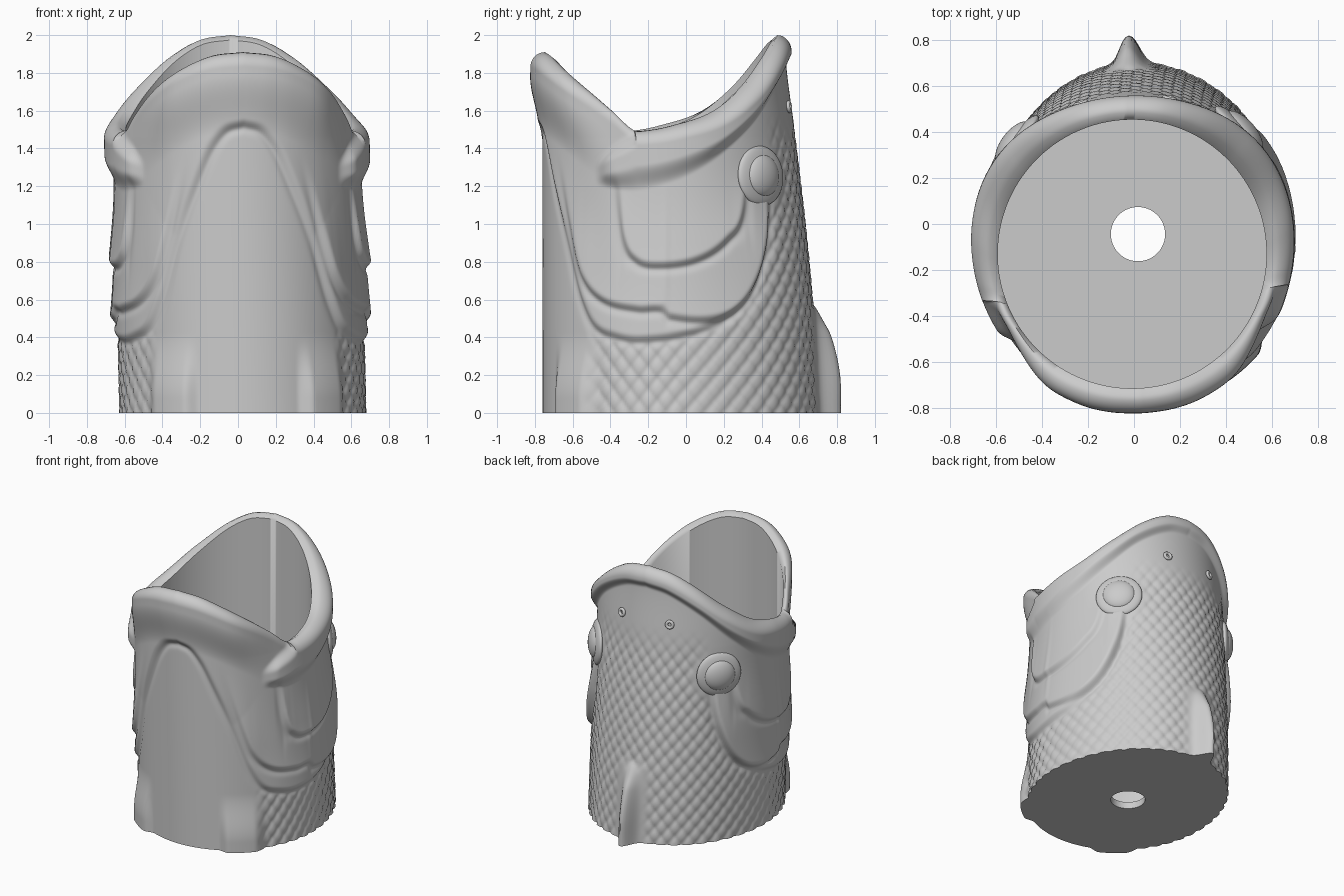
import bpy, bmesh, math
from mathutils import Matrix, Vector

cube = bpy.data.objects.get("Cube")
if cube:
    bpy.data.objects.remove(cube)

grey = bpy.data.materials.new("plain grey")
grey.use_nodes = True
grey.diffuse_color = (0.6, 0.6, 0.6, 1)
grey.node_tree.nodes["Principled BSDF"].inputs["Base Color"].default_value = (0.6, 0.6, 0.6, 1)

TWIST = Matrix.Rotation(math.radians(3), 4, "Z")
COLS, ROWS = 340, 165
INNER_R, FLOOR, HOLE_R = 0.585, 0.05, 0.118
EYE_PHI, EYE_Z = 131, 1.255


def curve(points, x):
    """Smooth interpolation through profile points."""
    if x <= points[0][0]:
        return points[0][1]
    if x >= points[-1][0]:
        return points[-1][1]
    i = max(k for k in range(len(points) - 1) if points[k][0] <= x)
    (x0, y0), (x1, y1) = points[i], points[i + 1]

    def slope(k):
        a, b = points[max(k - 1, 0)], points[min(k + 1, len(points) - 1)]
        return (b[1] - a[1]) / (b[0] - a[0])
    t, w = (x - x0) / (x1 - x0), x1 - x0
    return (y0 * (1 + 2 * t) * (1 - t) ** 2 + slope(i) * w * t * (1 - t) ** 2
            + y1 * t * t * (3 - 2 * t) + slope(i + 1) * w * t * t * (t - 1))


def step(a, b, x):
    t = min(1, max(0, (x - a) / (b - a)))
    return t * t * (3 - 2 * t)


# Profiles: angle from the front in degrees, height
RIM = [(0, 1.91), (15, 1.89), (30, 1.82), (45, 1.72), (60, 1.6), (71, 1.5), (78, 1.495),
       (90, 1.52), (110, 1.59), (130, 1.73), (150, 1.89), (165, 1.975), (180, 2.0)]
LIP = [(55, 1.2), (70, 1.19), (88, 1.24), (105, 1.34), (125, 1.51), (145, 1.7), (165, 1.83), (180, 1.86)]
THROAT = [(0, 1.52), (8, 1.49), (15, 1.39), (22, 1.22), (33, 0.92), (42, 0.62), (50, 0.46),
          (61, 0.4), (73, 0.38), (95, 0.42), (113, 0.53), (125, 0.72), (133, 1.0), (140, 1.35), (150, 1.6)]
GILL = [(20, 1.7), (29, 1.3), (37, 0.95), (44, 0.72), (55, 0.59), (72, 0.54), (82, 0.54), (86, 0.5),
        (104, 0.49), (118, 0.58), (128, 0.78), (133, 1.0), (138, 1.6)]
CHEEK = [(59, 1.5), (62, 1.15), (65, 0.91), (71, 0.8), (80, 0.77), (97, 0.8), (111, 0.91), (120, 1.08), (125, 1.5)]
# Profiles: height, depth
BACK = [(0, 0.775), (0.5, 0.75), (1.0, 0.705), (1.5, 0.645), (1.8, 0.605), (2.0, 0.59)]
FIN = [(0, 0.115), (0.2, 0.12), (0.4, 0.085), (0.5, 0.04), (0.58, 0)]


def base(phi, z, extra=0.0):
    """Point on the plain body wall, which leans a little; phi is signed, in degrees."""
    a = math.radians(phi)
    depth = curve(BACK, z) if abs(phi) > 90 else 0.69
    lean = max(-0.01, 0.022 - 0.022 * z)
    return Vector((lean + (0.655 + extra) * math.sin(a), -0.07 - (depth + extra) * math.cos(a), z))


def column_data(phi):
    """Heights of every profile and the steepness of the plate edges."""
    def edge(points):
        d = (curve(points, phi + 0.5) - curve(points, phi - 0.5)) / 0.0117
        return curve(points, phi), math.sqrt(1 + d * d)
    return curve(RIM, phi), curve(LIP, phi), edge(THROAT), edge(GILL), edge(CHEEK)


def relief(phi, z, data):
    rim, lip, throat, gill, cheek = data
    out = 0.0
    # Overlapping gill and cheek plates, fading upward
    arch = max(step(1.3, 0.75, z), step(60, 20, phi))
    for (height, steep), size, fade in ((throat, 0.02, arch), (gill, 0.026, step(1.4, 0.8, z)),
                                        (cheek, 0.028, step(1.35, 0.9, z))):
        e = (z - height) / steep
        out += fade * size * step(-0.015, 0.04, e) * math.exp(-max(e, 0) / 0.28)
        out -= fade * 0.008 * math.exp(-((e + 0.012) / 0.022) ** 2)
    # Scales, clear of the eye and the back fin
    mask = max(step(0.0, -0.05, (z - throat[0]) / throat[1]), step(136, 146, phi))
    mask *= step(44, 56, phi) * step(1.6, 1.3, z)
    mask *= step(0.15, 0.24, math.hypot((phi - EYE_PHI) * 0.0117, z - EYE_Z))
    mask *= 1 - step(165, 173, phi) * step(0.62, 0.5, z)
    if mask > 0:
        arc = math.radians(180 - phi) * 0.68
        for line in ((arc + 0.8 * z) / 0.095, (arc - 0.8 * z) / 0.095):
            out -= 0.0065 * mask * step(0.35, 0.0, abs(line - round(line)))
    # Upper lip with its rounded corner
    top = rim if phi > 72 else rim - (72 - phi) * 0.017
    t = (z - lip) / max(top - lip, 0.05)
    taper = step(51, 61, phi) * (1 - 0.3 * step(110, 180, phi))
    corner = step(1.1, 0.7, t) if phi < 72 else 1
    out += 0.048 * taper * step(-0.06, 0.4, t) * corner
    # Lower lip
    out += 0.057 * step(62, 30, phi) * step(0.42, 0.12, rim - z)
    # Belly fins
    out += 0.045 * step(23, 30, phi) * step(53, 44, phi) * step(0.42, 0.08, z)
    # Back fin
    out += curve(FIN, z) * math.exp(-((180 - phi) / 4.5) ** 2)
    return out


def finish(obj):
    obj.data.materials.append(grey)
    bpy.ops.object.select_all(action="DESELECT")
    obj.select_set(True)
    bpy.context.view_layer.objects.active = obj
    bpy.ops.object.shade_smooth_by_angle(angle=math.radians(50))


def build_body():
    bm = bmesh.new()
    rings = [[] for _ in range(ROWS + 4)]
    for c in range(COLS):
        phi = 360 * c / COLS - 180
        a, p = math.radians(phi), abs(phi)
        data = column_data(p)
        rim = data[0]
        around = Vector((math.sin(a), -math.cos(a), 0))
        inside = Vector((-0.015, -0.13, 0)) + INNER_R * around
        hole = Vector((0.015, -0.045, 0)) + HOLE_R * around
        # Outer wall, rolled over at the rim
        for r in range(ROWS):
            z = rim * (1 - (1 - r / (ROWS - 1)) ** 1.25)
            wall = base(phi, z, relief(p, z, data))
            q = min(1, (rim - z) / 0.075)
            roll = 0.3 + 0.7 * math.sqrt(max(0, 1 - (1 - q) ** 2))
            spot = Vector((inside.x, inside.y, z)).lerp(wall, roll)
            rings[r].append(bm.verts.new(TWIST @ spot))
        # Inner wall, floor and drain hole
        up = Vector((0, 0, FLOOR))
        for k, spot in enumerate((inside + Vector((0, 0, rim - 0.025)), inside + up, hole + up, hole)):
            rings[ROWS + k].append(bm.verts.new(TWIST @ spot))
    for i, ring in enumerate(rings):
        other = rings[(i + 1) % len(rings)]
        for c in range(COLS):
            d = (c + 1) % COLS
            bm.faces.new((ring[c], ring[d], other[d], other[c]))
    bmesh.ops.recalc_face_normals(bm, faces=bm.faces)
    mesh = bpy.data.meshes.new("fish_head_body")
    bm.to_mesh(mesh)
    bm.free()
    obj = bpy.data.objects.new("fish_head_body", mesh)
    bpy.context.collection.objects.link(obj)
    finish(obj)


def on_wall(phi, z, lift):
    """Frame sitting on the wall with its Z axis pointing outward."""
    p = base(phi, z)
    side, up = base(phi + 1, z) - base(phi - 1, z), base(phi, z + 0.02) - base(phi, z - 0.02)
    n = side.cross(up).normalized()
    return TWIST @ Matrix.Translation(p + n * lift) @ n.to_track_quat("Z", "Y").to_matrix().to_4x4()


def ball(name, frame, radius, flat):
    bpy.ops.mesh.primitive_uv_sphere_add(segments=40, ring_count=20, radius=radius)
    obj = bpy.context.object
    obj.name = name
    obj.matrix_world = frame @ Matrix.Diagonal((1, 1, flat, 1))
    finish(obj)


def ring(name, frame, major, minor):
    bpy.ops.mesh.primitive_torus_add(major_segments=40, minor_segments=12, major_radius=major, minor_radius=minor)
    obj = bpy.context.object
    obj.name = name
    obj.matrix_world = frame
    finish(obj)


build_body()
# Eyes and nostrils on both sides
for side, s in (("left", 1), ("right", -1)):
    ball(side + "_eye_socket", on_wall(s * EYE_PHI, EYE_Z, -0.005), 0.16, 0.25)
    ball(side + "_eye", on_wall(s * EYE_PHI, EYE_Z, 0.005), 0.115, 0.48)
    ring(side + "_nostril", on_wall(s * 163, 1.62, 0.006), 0.022, 0.011)
